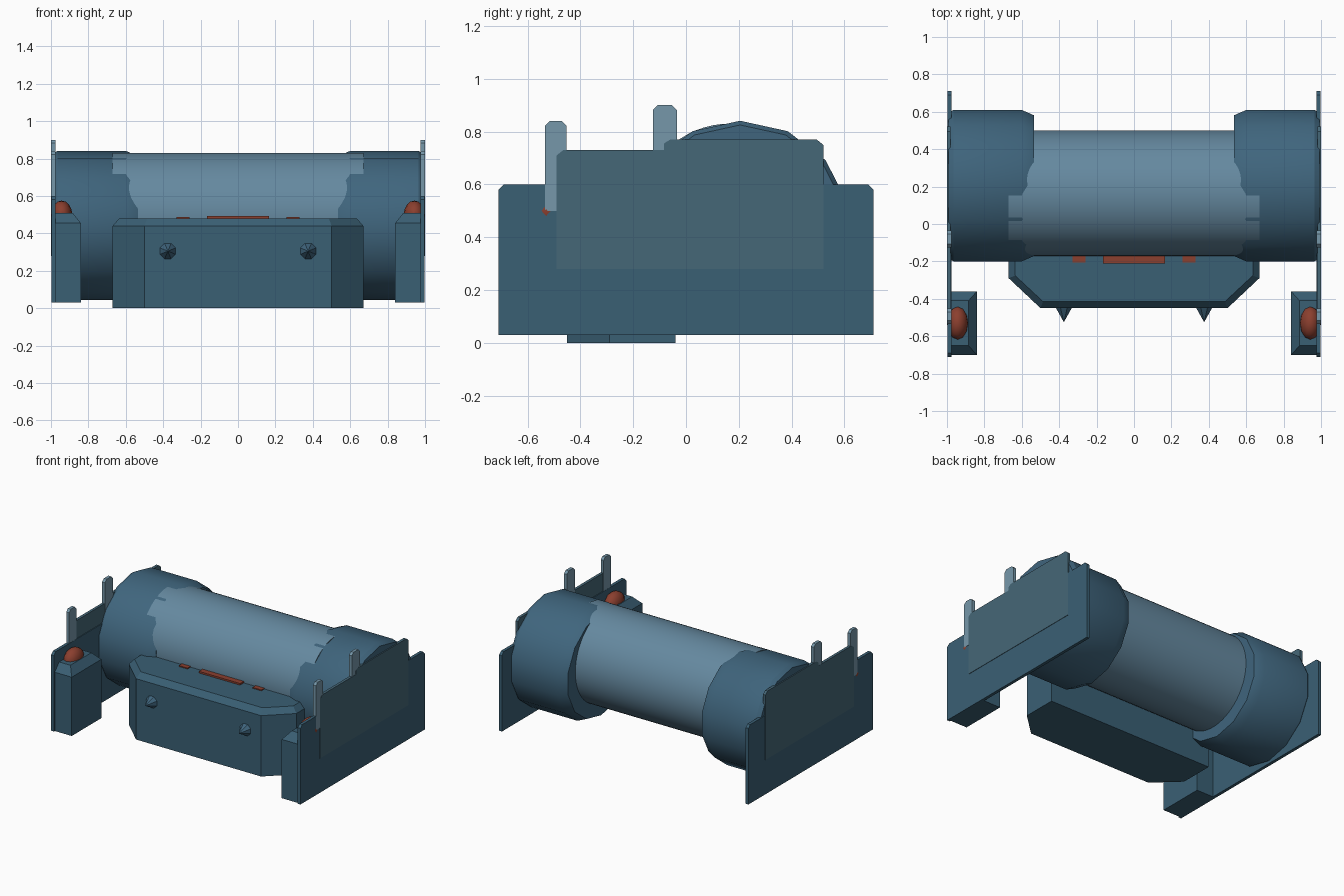
import bpy, bmesh, math
from mathutils import Matrix

if "Cube" in bpy.data.objects:
    bpy.data.objects.remove(bpy.data.objects["Cube"])

def mat(name, col):
    m = bpy.data.materials.new(name)
    m.diffuse_color = (*col, 1)
    m.use_nodes = True
    m.node_tree.nodes["Principled BSDF"].inputs["Base Color"].default_value = m.diffuse_color
    return m

DARK = mat("dark_blue", (0.042, 0.115, 0.175))
CAP = mat("cap_blue", (0.050, 0.130, 0.205))
PANEL = mat("panel_blue", (0.060, 0.135, 0.185))
LIGHT = mat("light_blue", (0.130, 0.250, 0.350))
POST = mat("pale_blue", (0.180, 0.310, 0.400))
RED = mat("red", (0.260, 0.050, 0.028))

def finish(name, bm, m, smooth=None):
    bmesh.ops.recalc_face_normals(bm, faces=bm.faces[:])
    me = bpy.data.meshes.new(name)
    bm.to_mesh(me)
    bm.free()
    ob = bpy.data.objects.new(name, me)
    bpy.context.collection.objects.link(ob)
    me.materials.append(m)
    if smooth:
        bpy.ops.object.select_all(action='DESELECT')
        ob.select_set(True)
        bpy.context.view_layer.objects.active = ob
        bpy.ops.object.shade_smooth_by_angle(angle=math.radians(smooth))
    return ob

def loft(name, rings, m, smooth=None):
    """Skin a list of equal-length rings and close both ends."""
    bm = bmesh.new()
    vs = [[bm.verts.new(p) for p in r] for r in rings]
    n = len(vs[0])
    for a, b in zip(vs, vs[1:]):
        for i in range(n):
            j = (i + 1) % n
            bm.faces.new((a[i], a[j], b[j], b[i]))
    bm.faces.new(vs[0])
    bm.faces.new(vs[-1])
    return finish(name, bm, m, smooth)

def x_ring(x, cy, cz, ry, rz, n):
    return [(x, cy + ry * math.sin(2 * math.pi * i / n),
             cz + rz * math.cos(2 * math.pi * i / n)) for i in range(n)]

def slab(name, x0, x1, profile, m):
    """Extrude a (y, z) outline along x."""
    return loft(name, [[(x, y, z) for y, z in profile] for x in (x0, x1)], m)

def chamfered(y0, y1, z0, z1, c):
    return [(y0, z0), (y1, z0), (y1, z1 - c), (y1 - c, z1), (y0 + c, z1), (y0, z1 - c)]

def rect(x0, x1, y0, y1, z):
    return [(x0, y0, z), (x1, y0, z), (x1, y1, z), (x0, y1, z)]

# Central drum
loft("drum", [x_ring(x, 0.165, 0.495, 0.335, 0.335, 64) for x in (-0.67, 0.67)], LIGHT, 35)

# Front console with chamfered corners and top edge
def console_ring(z, k):
    return [(-0.67 + k, -0.04, z), (-0.67 + k, -0.29 + k * .4, z), (-0.50 + k * .4, -0.45 + k, z),
            (0.50 - k * .4, -0.45 + k, z), (0.67 - k, -0.29 + k * .4, z), (0.67 - k, -0.04, z)]
loft("console", [console_ring(0, 0), console_ring(0.44, 0), console_ring(0.48, 0.035)], DARK)

# Red light strips on the console
def strip(name, x0, x1, y0, z1):
    loft(name, [rect(x0, x1, y0, -0.12, 0.47), rect(x0, x1, y0, -0.12, z1)], RED)
strip("centre_light", -0.165, 0.165, -0.212, 0.492)

for side, s in (("left", -1), ("right", 1)):
    # Faceted drum end caps
    loft(side + "_end_cap", [x_ring(s * x, 0.205, 0.443, 0.415 * k, 0.398 * k, 14)
         for x, k in ((0.535, 0.93), (0.60, 1), (0.965, 1), (0.992, 0.96))], CAP, 28)

    # Side plate and the raised inspection panels
    slab(side + "_side_plate", s * 0.975, s * 0.997, chamfered(-0.71, 0.71, 0.03, 0.60, 0.02), DARK)
    slab(side + "_side_panel", s * 0.98, s * 1.0,
         [(-0.49, 0.28), (0.52, 0.28), (0.52, 0.75), (0.495, 0.77), (-0.06, 0.77),
          (-0.083, 0.755), (-0.083, 0.73), (-0.465, 0.73), (-0.49, 0.71)], PANEL)

    # Upright posts
    slab(side + "_short_post", s * 0.976, s * 0.999, chamfered(-0.535, -0.453, 0.50, 0.84, 0.018), POST)
    slab(side + "_tall_post", s * 0.976, s * 0.999, chamfered(-0.125, -0.035, 0.50, 0.90, 0.018), POST)

    # Corner block with tapered top
    loft(side + "_corner_block", [rect(s * 0.84, s * 0.985, -0.70, -0.36, 0.03),
         rect(s * 0.84, s * 0.985, -0.70, -0.36, 0.455),
         rect(s * 0.885, s * 0.985, -0.65, -0.41, 0.51)], DARK)

    # Red beacon dome
    bm = bmesh.new()
    bmesh.ops.create_uvsphere(bm, u_segments=12, v_segments=8, radius=1,
        matrix=Matrix.Translation((s * 0.943, -0.53, 0.50)) @ Matrix.Diagonal((0.057, 0.09, 0.075, 1)))
    finish(side + "_beacon", bm, RED, 40)

    # Console stud
    bm = bmesh.new()
    bmesh.ops.create_cone(bm, cap_ends=True, segments=8, radius1=0.048, radius2=0, depth=0.08,
        matrix=Matrix.Translation((s * 0.375, -0.485, 0.305)) @ Matrix.Rotation(math.pi / 2, 4, 'X')
        @ Matrix.Rotation(math.pi / 8, 4, 'Z'))
    finish(side + "_stud", bm, CAP)

    strip(side + "_light", s * 0.26, s * 0.33, -0.205, 0.487)
